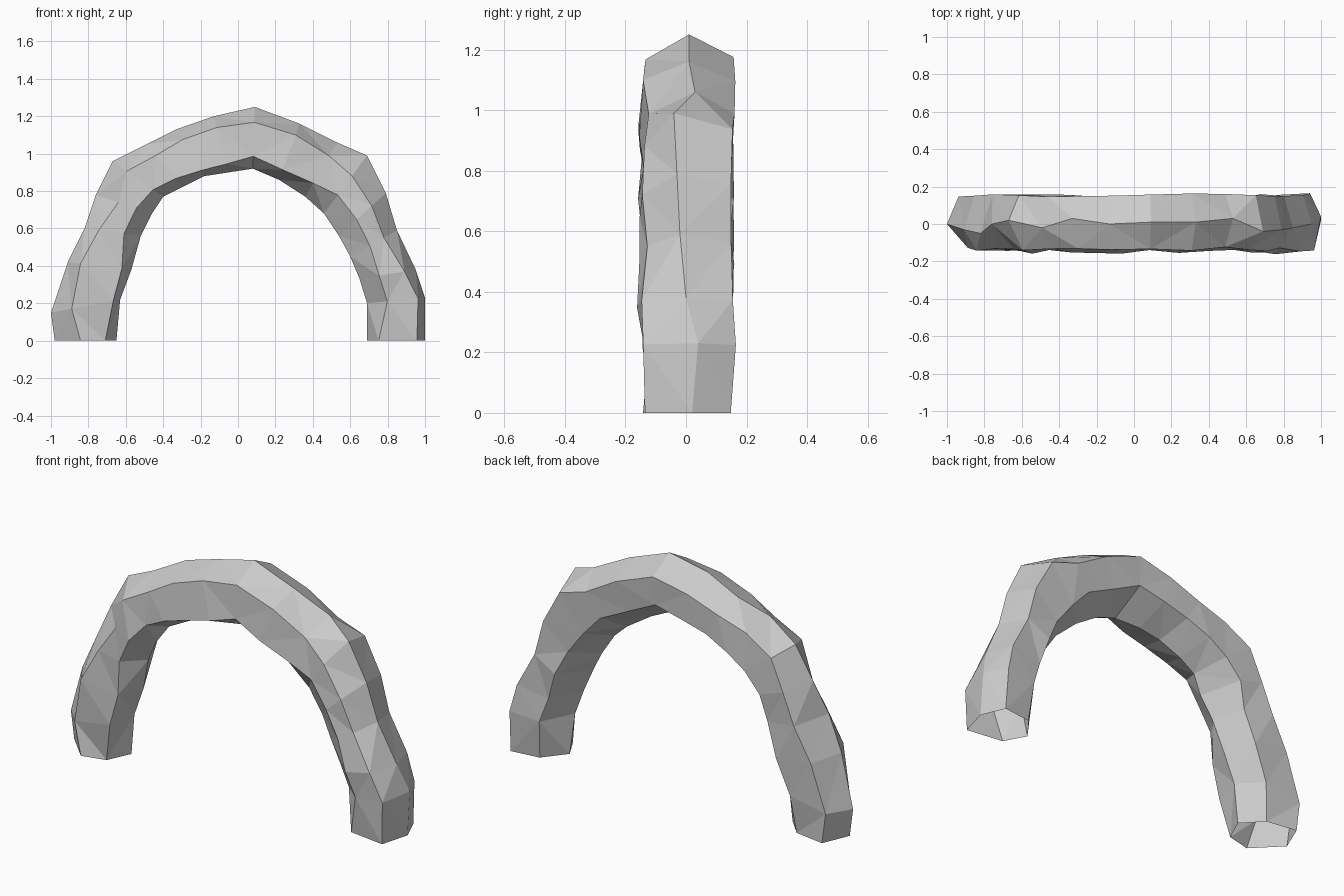
import bpy, bmesh, random
from mathutils import Vector

random.seed(4)

# stations along the arch:
# outer ridge x, z, y | inner ridge x, z, y | front outer and front inner crease depth (0 outer .. 1 inner)
STATIONS = [
    (-.98, 0, 0, -.65, 0, .02, .42, .82),
    (-1, .15, 0, -.63, .22, .02, .30, .90),
    (-.91, .42, -.03, -.57, .38, 0, .20, .85),
    (-.82, .60, -.05, -.52, .56, -.03, .25, .70),
    (-.76, .78, 0, -.46, .68, -.04, .40, .72),
    (-.67, .96, .02, -.40, .77, -.02, .28, .80),
    (-.49, 1.05, -.02, -.30, .82, 0, .26, .80),
    (-.33, 1.13, .03, -.18, .88, -.02, .22, .88),
    (-.13, 1.20, 0, -.05, .90, -.02, .20, .85),
    (.09, 1.25, .01, .08, .92, -.04, .25, .80),
    (.33, 1.16, .01, .22, .86, -.01, .20, .82),
    (.53, 1.06, .03, .36, .77, -.02, .25, .75),
    (.69, .99, -.04, .46, .68, -.05, .35, .68),
    (.79, .79, -.03, .54, .56, -.06, .30, .62),
    (.85, .59, -.02, .60, .45, -.06, .28, .58),
    (.95, .38, 0, .65, .33, -.05, .20, .65),
    (1, .23, .04, .69, .20, -.03, .12, .65),
    (1, 0, .02, .69, 0, .01, .14, .80),
]


def section(ox, oz, oy, ix, iz, iy, f, g):
    """Irregular six-sided cross-section of the rock, slimmer at the feet."""
    foot = oz == 0

    def at(t, y):
        return Vector((ox + (ix - ox) * t, y, oz + (iz - oz) * t))

    def j(a):
        return random.uniform(-a, a)
    return [at(0, oy), at(f, -.135 + j(.013)),
            at(g, (-.10 if foot else -.15) + j(.013)),
            at(1, iy + j(.01)),
            at(.74 + j(.05), (.13 if foot else .15) + j(.01)),
            at(.2 + j(.05), (.14 if foot else .155) + j(.01))]


# rock arch: loft of the sections, left open under the feet
bm = bmesh.new()
rings = [[bm.verts.new(p) for p in section(*s)] for s in STATIONS]
for a, b in zip(rings, rings[1:]):
    for i in range(6):
        k = (i + 1) % 6
        bm.faces.new((a[i], b[i], b[k], a[k]))
bmesh.ops.recalc_face_normals(bm, faces=bm.faces)
bmesh.ops.triangulate(bm, faces=bm.faces[:])

mesh = bpy.data.meshes.new("rock_arch")
bm.to_mesh(mesh)
bm.free()
arch = bpy.data.objects.new("rock_arch", mesh)
bpy.context.collection.objects.link(arch)
